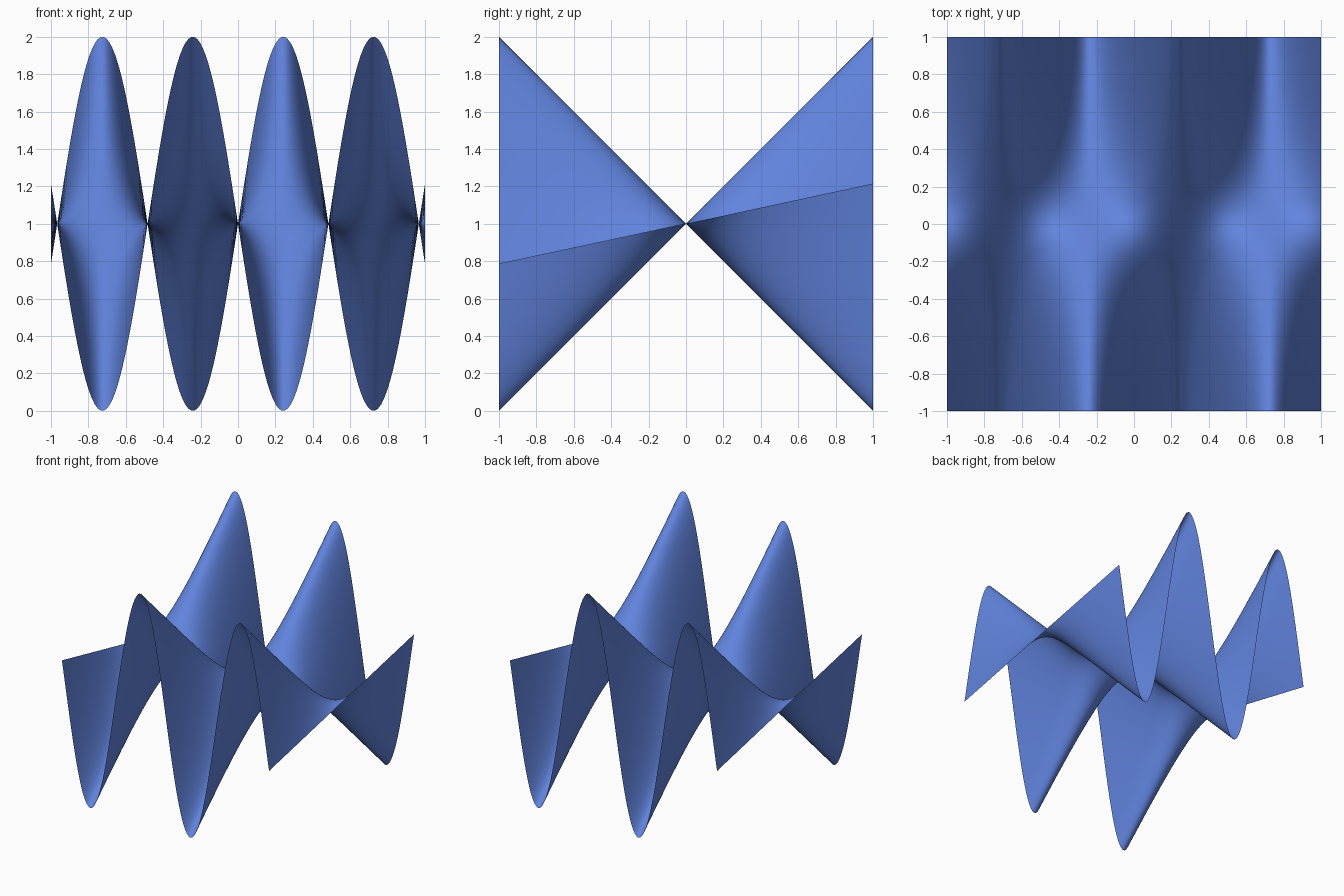
import bpy, bmesh, math

if "Cube" in bpy.data.objects:
    bpy.data.objects.remove(bpy.data.objects["Cube"])

WAVE = 6.5       # angular frequency along x
STEPS = 128

# Square sheet, lifted into a wave whose height grows with distance from y = 0
bm = bmesh.new()
bmesh.ops.create_grid(bm, x_segments=STEPS, y_segments=STEPS, size=1.0)
for v in bm.verts:
    v.co.z = 1 + v.co.y * math.sin(WAVE * v.co.x)
for f in bm.faces:
    f.smooth = True

mesh = bpy.data.meshes.new("wave_sheet")
bm.to_mesh(mesh)
bm.free()
sheet = bpy.data.objects.new("wave_sheet", mesh)
bpy.context.collection.objects.link(sheet)

# Blue surface
blue = bpy.data.materials.new("blue")
blue.diffuse_color = (0.12, 0.23, 0.73, 1)
blue.use_nodes = True
blue.node_tree.nodes["Principled BSDF"].inputs["Base Color"].default_value = blue.diffuse_color
mesh.materials.append(blue)
